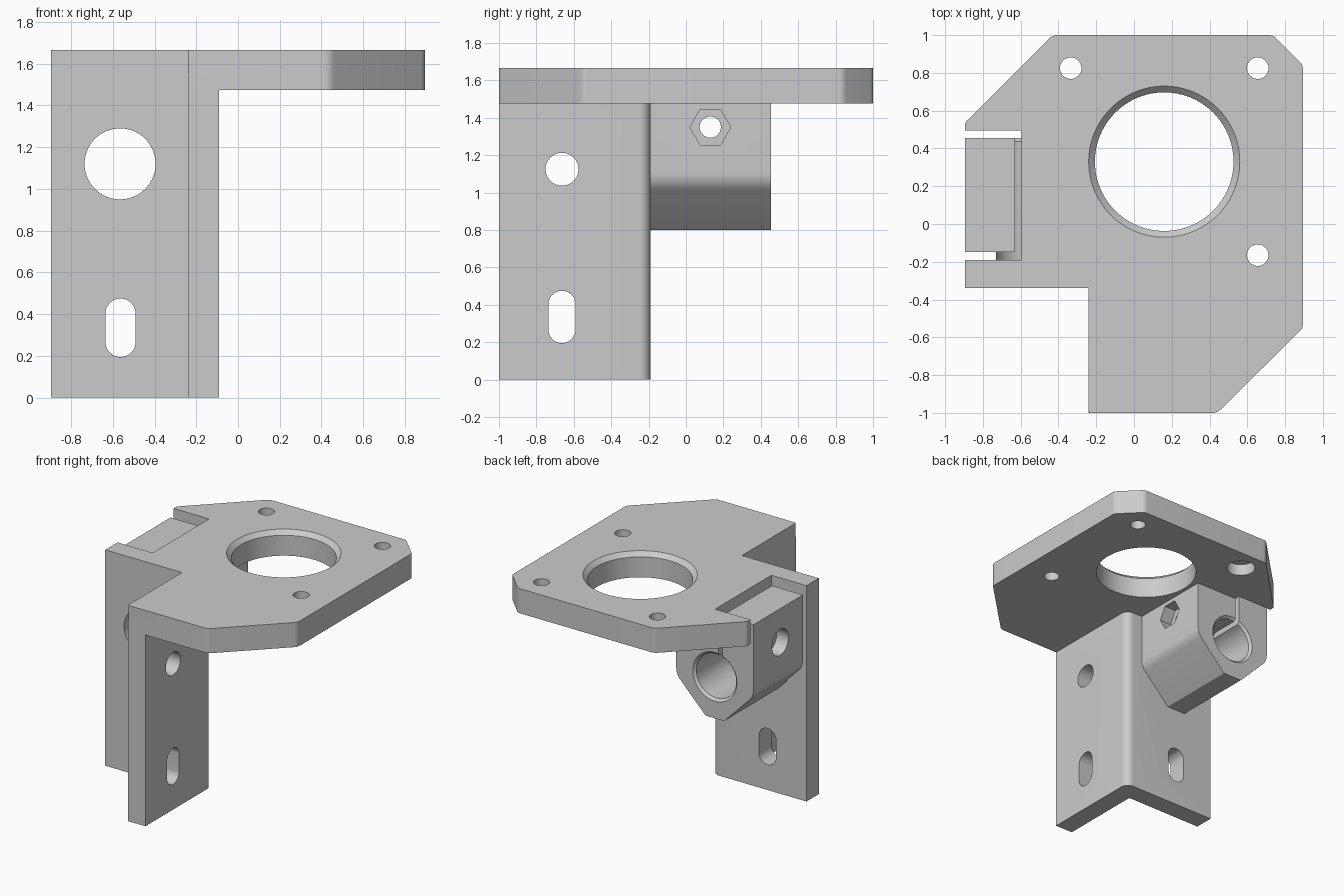
import bpy, bmesh, math
from mathutils import Vector

old = bpy.data.objects.get("Cube")
if old:
    bpy.data.objects.remove(old)

grey = bpy.data.materials.new("plain_grey")
grey.use_nodes = True
colour = (0.6, 0.6, 0.6, 1)
grey.diffuse_color = colour
grey.node_tree.nodes["Principled BSDF"].inputs["Base Color"].default_value = colour


def rounded(corners, segs=6):
    """Polygon from (a, b, radius) corners, each turned into an arc."""
    pts, n = [], len(corners)
    for i, (a, b, r) in enumerate(corners):
        p = Vector((a, b))
        if r == 0:
            pts.append(p)
            continue
        u = (Vector(corners[i - 1][:2]) - p).normalized()
        v = (Vector(corners[(i + 1) % n][:2]) - p).normalized()
        half = u.angle(v) / 2
        centre = p + (u + v).normalized() * r / math.sin(half)
        start = p + u * r / math.tan(half) - centre
        end = p + v * r / math.tan(half) - centre
        for k in range(segs + 1):
            pts.append(centre + start.lerp(end, k / segs).normalized() * r)
    return pts


def ngon(a, b, r, n=48):
    return [Vector((a + r * math.cos(math.tau * k / n), b + r * math.sin(math.tau * k / n)))
            for k in range(n)]


def upright_slot(a, b, w, h):
    """Vertical slot with round ends."""
    r = w / 2
    arc = [math.pi * k / 16 for k in range(17)]
    top = [Vector((a + r * math.cos(t), b + h / 2 - r + r * math.sin(t))) for t in arc]
    return top + [Vector((2 * a - p.x, 2 * b - p.y)) for p in top]


def rect(a0, a1, b0, b1):
    return [Vector(p) for p in ((a0, b0), (a1, b0), (a1, b1), (a0, b1))]


def prism(name, pts, axis, lo, hi, end_pts=None):
    """Solid between two matching outlines along an axis."""
    place = {"x": lambda p, t: (t, p.x, p.y),
             "y": lambda p, t: (p.x, t, p.y),
             "z": lambda p, t: (p.x, p.y, t)}[axis]
    bm = bmesh.new()
    a = [bm.verts.new(place(p, lo)) for p in pts]
    b = [bm.verts.new(place(p, hi)) for p in (end_pts or pts)]
    bm.faces.new(a)
    bm.faces.new(b)
    for i in range(len(a)):
        bm.faces.new((a[i - 1], a[i], b[i], b[i - 1]))
    bmesh.ops.recalc_face_normals(bm, faces=bm.faces)
    mesh = bpy.data.meshes.new(name)
    bm.to_mesh(mesh)
    bm.free()
    mesh.materials.append(grey)
    ob = bpy.data.objects.new(name, mesh)
    bpy.context.collection.objects.link(ob)
    return ob


def combine(target, tool, operation):
    mod = target.modifiers.new(operation, "BOOLEAN")
    mod.operation, mod.object, mod.solver = operation, tool, "EXACT"
    bpy.ops.object.select_all(action="DESELECT")
    bpy.context.view_layer.objects.active = target
    target.select_set(True)
    bpy.ops.object.modifier_apply(modifier=mod.name)
    bpy.data.objects.remove(tool)


TOP, UNDER = 1.665, 1.475
L, R = -0.895, 0.895

# Top plate with clipped corners and a notch for the clamp jaw
bracket = prism("motor_bracket", rounded([
    (-0.24, -1, 0.01), (0.44, -1, 0.06), (R, -0.55, 0.06), (R, 0.84, 0.05),
    (0.735, 1, 0.05), (-0.43, 1, 0.06), (L, 0.535, 0.03), (L, 0.495, 0),
    (-0.595, 0.495, 0), (-0.595, -0.19, 0), (L, -0.19, 0), (L, -0.34, 0),
    (-0.24, -0.34, 0)]), "z", UNDER, TOP)

# Right-angle wall
combine(bracket, prism("angle_wall", rounded([
    (L, -0.34, 0), (-0.24, -0.34, 0), (-0.24, -1, 0), (-0.09, -1, 0),
    (-0.09, -0.19, 0.06), (L, -0.19, 0)]), "z", 0, 1.56), "UNION")

# Rod clamp block with a tapered underside
combine(bracket, prism("rod_clamp", rounded([
    (L, 1.61, 0), (L, 1.055, 0.12), (-0.645, 0.8, 0.01), (-0.485, 0.8, 0.01),
    (-0.235, 1.055, 0.12), (-0.235, 1.61, 0)]), "y", -0.26, 0.455), "UNION")

rod = (-0.565, 1.12)
bolt = (0.13, 1.35)
cutters = [
    # Plate bore with chamfered rim
    prism("bore", ngon(0.16, 0.33, 0.367, 96), "z", 1.4, 1.8),
    prism("bore_rim", ngon(0.16, 0.33, 0.365, 96), "z", TOP - 0.035, TOP + 0.01,
          ngon(0.16, 0.33, 0.41, 96)),
    # Screw clearance beside the clamp
    prism("screw_recess", ngon(-0.335, 0.825, 0.105), "z", 1.4, UNDER + 0.09),
    # Rod bore and its chamfered end
    prism("rod_bore", ngon(*rod, 0.17, 64), "y", -0.5, 0.6),
    prism("rod_rim", ngon(*rod, 0.168, 64), "y", 0.435, 0.465, ngon(*rod, 0.198, 64)),
    # Split that frees the jaw
    prism("jaw_split", rect(-0.63, -0.595, -0.19, 0.495), "z", 1.15, 1.8),
    prism("jaw_gap", rect(-1, -0.73, -0.19, -0.147), "z", 0.5, 1.8),
    prism("jaw_gap_upper", rect(-0.74, -0.595, -0.19, -0.147), "z", 1.12, 1.8),
    # Clamp bolt, head recess and hexagonal nut pocket
    prism("bolt_hole", ngon(*bolt, 0.057), "x", -1, -0.1),
    prism("bolt_head_recess", ngon(*bolt, 0.1), "x", -1, L + 0.1),
    prism("nut_pocket", ngon(*bolt, 0.109, 6), "x", -0.335, -0.1),
    # Wall fixing holes
    prism("side_hole", ngon(-0.663, 1.125, 0.088), "x", -0.3, 0),
    prism("side_slot", upright_slot(-0.663, 0.335, 0.145, 0.28), "x", -0.3, 0),
    prism("front_slot", upright_slot(-0.563, 0.335, 0.145, 0.28), "y", -0.4, -0.1),
]
# Plate screw holes
for x, y in ((-0.335, 0.825), (0.655, 0.825), (0.655, -0.165)):
    cutters.append(prism("screw_hole", ngon(x, y, 0.057), "z", 1.4, 1.8))
for cutter in cutters:
    combine(bracket, cutter, "DIFFERENCE")

bpy.ops.object.select_all(action="DESELECT")
bracket.select_set(True)
bpy.context.view_layer.objects.active = bracket
bpy.ops.object.shade_smooth_by_angle(angle=math.radians(25))
